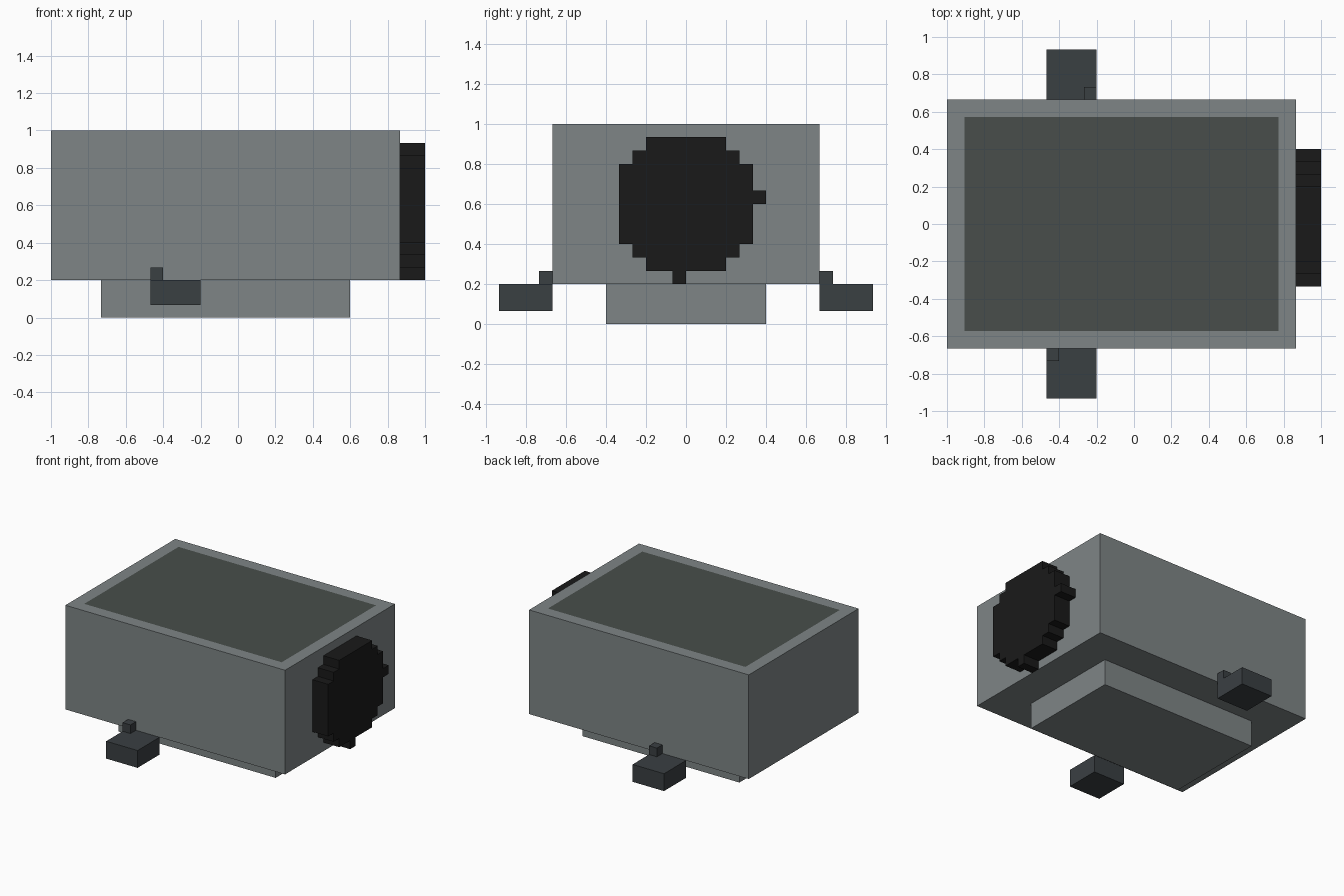
import bpy, bmesh

if "Cube" in bpy.data.objects:
    bpy.data.objects.remove(bpy.data.objects["Cube"])

U = 1 / 15  # the model sits on a grid of 1/15 unit


def material(name, rgb):
    m = bpy.data.materials.new(name)
    m.diffuse_color = (*rgb, 1)
    m.use_nodes = True
    m.node_tree.nodes["Principled BSDF"].inputs["Base Color"].default_value = m.diffuse_color
    return m


SHELL = material("shell grey", (0.21, 0.235, 0.24))
PANEL = material("panel grey green", (0.065, 0.076, 0.07))
DARK = material("dark grey", (0.042, 0.05, 0.055))
BLACK = material("black", (0.01, 0.01, 0.01))


def finish(name, bm, *mats):
    bmesh.ops.recalc_face_normals(bm, faces=bm.faces)
    me = bpy.data.meshes.new(name)
    bm.to_mesh(me)
    bm.free()
    for m in mats:
        me.materials.append(m)
    ob = bpy.data.objects.new(name, me)
    bpy.context.collection.objects.link(ob)
    return ob


def box_mesh(x, y, z):
    bm = bmesh.new()
    bmesh.ops.create_cube(bm, size=1)
    for v in bm.verts:
        v.co = [r[0 if c < 0 else 1] * U for c, r in zip(v.co, (x, y, z))]
    return bm


def extruded(name, outline, place, depth, mat):
    # fill a 2D outline and push it along the depth vector
    bm = bmesh.new()
    face = bm.faces.new([bm.verts.new(place(a, b)) for a, b in outline])
    new = bmesh.ops.extrude_face_region(bm, geom=[face])["geom"]
    verts = [g for g in new if isinstance(g, bmesh.types.BMVert)]
    bmesh.ops.translate(bm, verts=verts, vec=depth)
    return finish(name, bm, mat)


# Main body, with a flush dark panel set into the top face
bm = box_mesh((-15, 13), (-10, 10), (3, 15))
bm.normal_update()
top = max(bm.faces, key=lambda f: f.calc_center_median().z)
bmesh.ops.inset_region(bm, faces=[top], thickness=2 * U)
top.material_index = 1
finish("body", bm, SHELL, PANEL)

# Base plinth
finish("base", box_mesh((-11, 9), (-6, 6), (0, 3)), SHELL)

# Side pegs, each with a small stud at its left end as seen from outside
for side, sy, stud in (("front", -1, -7), ("back", 1, -4)):
    y = sorted((10 * sy, 14 * sy))
    finish(side + "_peg", box_mesh((-7, -3), y, (1, 3)), DARK)
    y = sorted((10 * sy, 11 * sy))
    finish(side + "_stud", box_mesh((stud, stud + 1), y, (3, 4)), DARK)

# Stepped round dial on the right end, with one notch to the side and one below
outline = [(-1, 4), (-1, 3), (0, 3), (0, 4), (3, 4), (3, 5), (4, 5), (4, 6),
           (5, 6), (5, 9), (6, 9), (6, 10), (5, 10), (5, 12), (4, 12), (4, 13),
           (3, 13), (3, 14), (-3, 14), (-3, 13), (-4, 13), (-4, 12),
           (-5, 12), (-5, 6), (-4, 6), (-4, 5), (-3, 5), (-3, 4)]
extruded("dial", outline, lambda a, b: (13 * U, a * U, b * U), (2 * U, 0, 0), BLACK)
